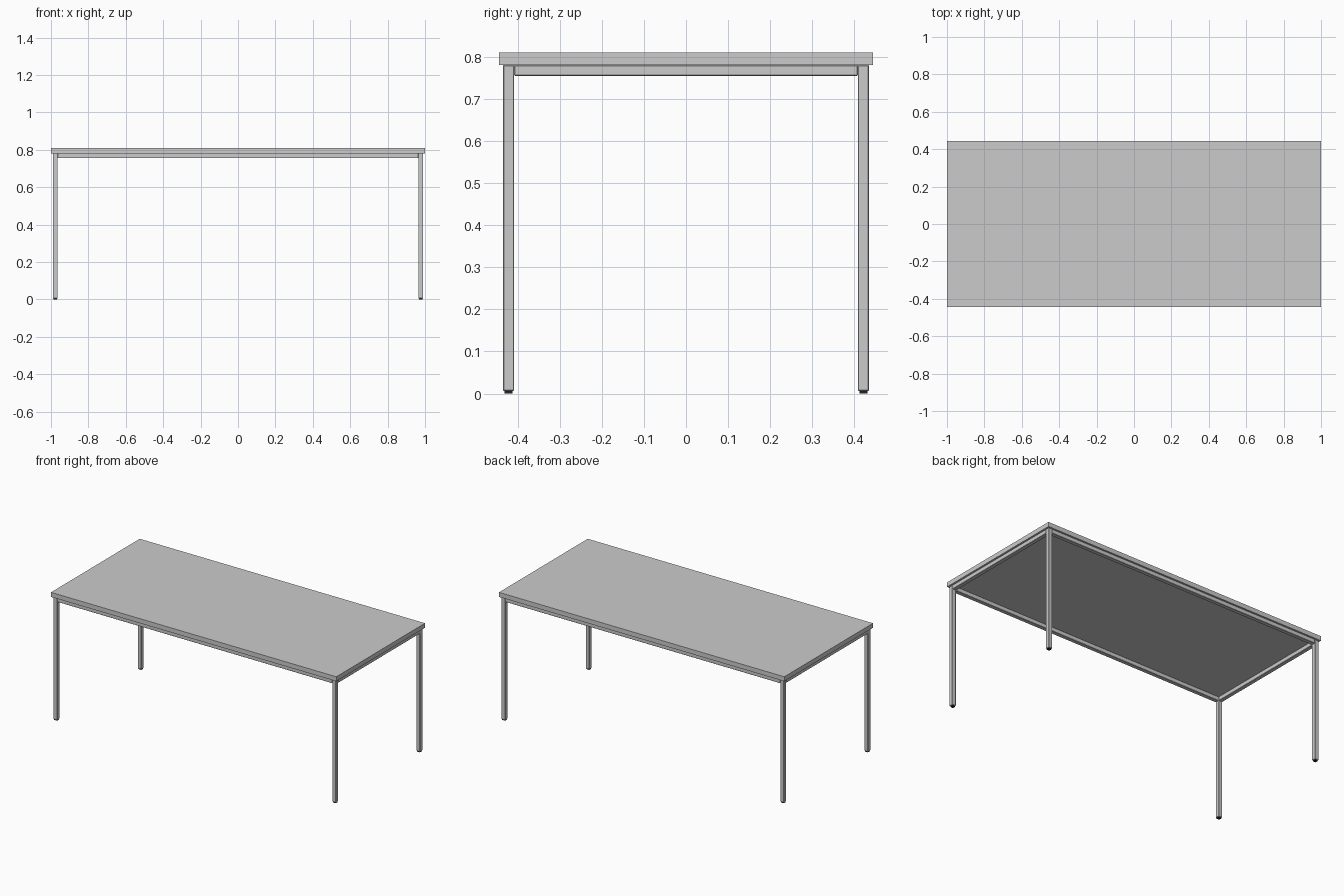
import bpy

if "Cube" in bpy.data.objects:
    bpy.data.objects.remove(bpy.data.objects["Cube"])

TOP_X, TOP_Y = 1.0, 0.444      # half sizes of the table top
TUBE = 0.026                   # square tube width
LEG_X, LEG_Y = 0.977, 0.4215   # leg centre lines
FOOT_H, FRAME_Z, TOP_Z = 0.006, 0.781, 0.81


def box(name, lo, hi, bevel=0.0):
    bpy.ops.mesh.primitive_cube_add(size=1, location=[(a + b) / 2 for a, b in zip(lo, hi)])
    ob = bpy.context.object
    ob.name = name
    ob.scale = [b - a for a, b in zip(lo, hi)]
    bpy.ops.object.transform_apply(location=False, rotation=False, scale=True)
    if bevel:
        m = ob.modifiers.new("edge", "BEVEL")
        m.width = bevel
        m.segments = 1
    return ob


black = bpy.data.materials.new("black_plastic")
black.diffuse_color = (0.02, 0.02, 0.02, 1)
black.use_nodes = True
black.node_tree.nodes["Principled BSDF"].inputs["Base Color"].default_value = black.diffuse_color
h = TUBE / 2

# Table top
box("table_top", (-TOP_X, -TOP_Y, FRAME_Z), (TOP_X, TOP_Y, TOP_Z))

# Legs with small plastic feet
for sx, side in ((-1, "left"), (1, "right")):
    for sy, end in ((-1, "front"), (1, "back")):
        x, y = sx * LEG_X, sy * LEG_Y
        box(f"{end}_{side}_leg", (x - h, y - h, FOOT_H), (x + h, y + h, FRAME_Z), 0.002)
        f = 0.0095
        foot = box(f"{end}_{side}_foot", (x - f, y - f, 0), (x + f, y + f, FOOT_H + 0.002))
        foot.data.materials.append(black)

# Frame rails between the legs
for sy, end in ((-1, "front"), (1, "back")):
    y = sy * LEG_Y
    box(f"{end}_rail", (-LEG_X + h, y - h, FRAME_Z - TUBE), (LEG_X - h, y + h, FRAME_Z), 0.002)
for sx, side in ((-1, "left"), (1, "right")):
    x = sx * LEG_X
    box(f"{side}_rail", (x - h, -LEG_Y + h, FRAME_Z - TUBE), (x + h, LEG_Y - h, FRAME_Z), 0.002)
